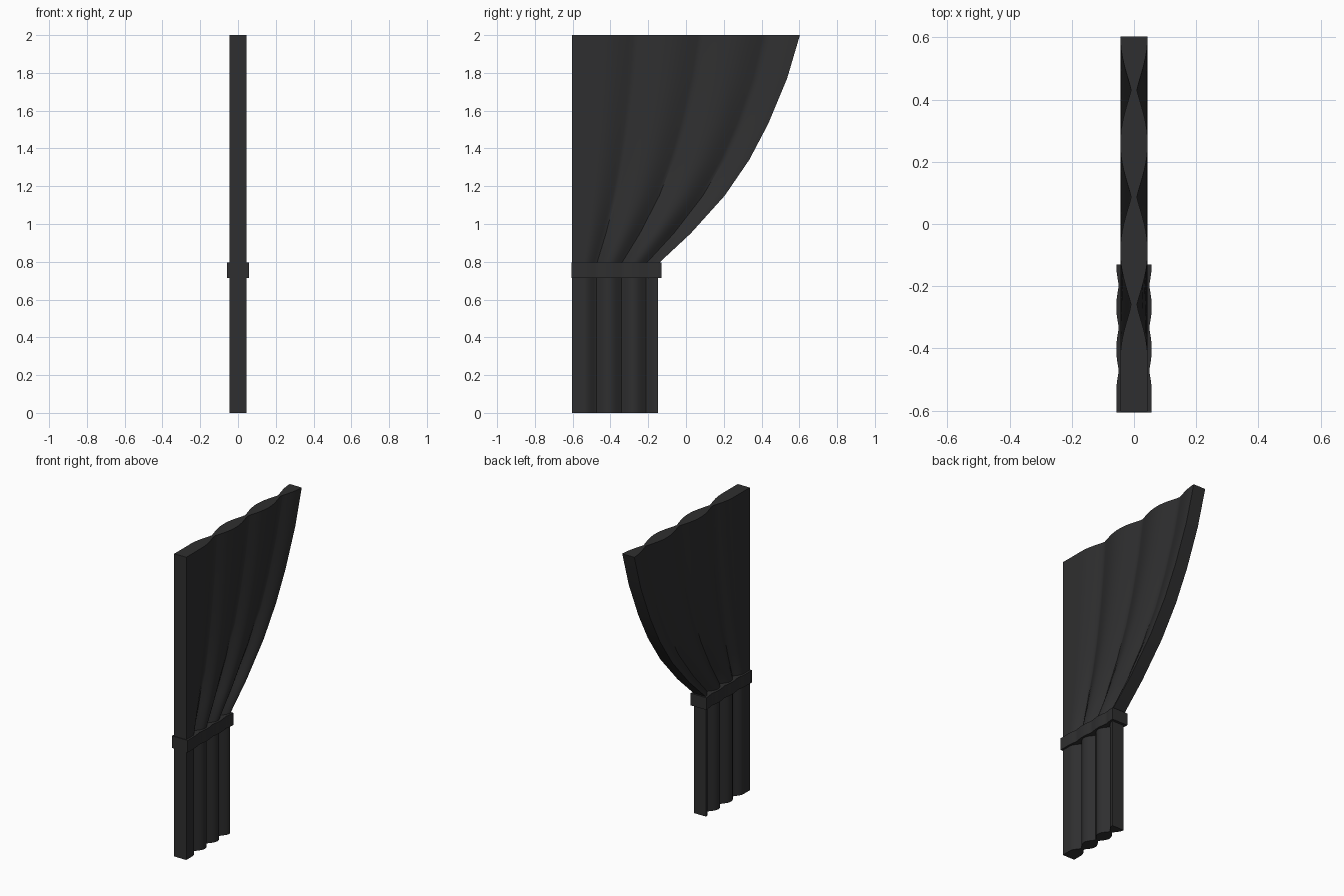
import bpy, bmesh, math

if "Cube" in bpy.data.objects:
    bpy.data.objects.remove(bpy.data.objects["Cube"])

# One charcoal fabric colour
fabric = bpy.data.materials.new("charcoal fabric")
fabric.diffuse_color = (0.028, 0.028, 0.029, 1)
fabric.use_nodes = True
fabric.node_tree.nodes["Principled BSDF"].inputs["Base Color"].default_value = fabric.diffuse_color

NODES = [0.283, 0.572, 0.858]   # fold valleys, as fractions of the width


def fold_half_depth(t, outer, inner):
    """Half thickness: rounded bumps that pinch together at the valleys."""
    d = min(abs(t - n) for n in NODES)
    s = min(1.0, d / 0.142)
    return inner + (outer - inner) * math.sin(s * math.pi / 2) ** 1.1


def lofted(name, levels, outer, inner, steps):
    """Stack closed fold outlines; each level is (z, y_start, y_end)."""
    ts = [i / steps for i in range(steps + 1)]
    side = [(t, fold_half_depth(t, outer, inner)) for t in ts]
    outline = side + [(t, -x) for t, x in reversed(side)]
    bm = bmesh.new()
    rings = []
    for z, y0, y1 in levels:
        rings.append([bm.verts.new((x, y0 + (y1 - y0) * t, z)) for t, x in outline])
    n = len(outline)
    for a, b in zip(rings, rings[1:]):
        for i in range(n):
            j = (i + 1) % n
            bm.faces.new((a[i], a[j], b[j], b[i]))
    # caps as strips across the thickness
    for r in (rings[0], rings[-1]):
        for i in range(steps):
            bm.faces.new((r[i], r[i + 1], r[n - 2 - i], r[n - 1 - i]))
    bmesh.ops.recalc_face_normals(bm, faces=bm.faces)
    me = bpy.data.meshes.new(name)
    bm.to_mesh(me)
    bm.free()
    ob = bpy.data.objects.new(name, me)
    bpy.context.collection.objects.link(ob)
    me.materials.append(fabric)
    bpy.ops.object.select_all(action='DESELECT')
    ob.select_set(True)
    bpy.context.view_layer.objects.active = ob
    bpy.ops.object.shade_smooth_by_angle(angle=math.radians(40))
    return ob


# Curtain: straight outer edge, inner edge swept into the tieback
edge = [(0, -0.147), (0.72, -0.147), (0.79, -0.147), (0.95, 0.025), (1.15, 0.205),
        (1.34, 0.335), (1.53, 0.435), (1.77, 0.535), (2.0, 0.603)]
lofted("curtain", [(z, -0.603, y) for z, y in edge], 0.044, 0.009, 56)

# Tieback band hugging the gathered folds
lofted("tieback", [(0.715, -0.605, -0.145), (0.715, -0.607, -0.13),
                   (0.795, -0.607, -0.13), (0.795, -0.605, -0.145)][1:3],
       0.057, 0.049, 42)
